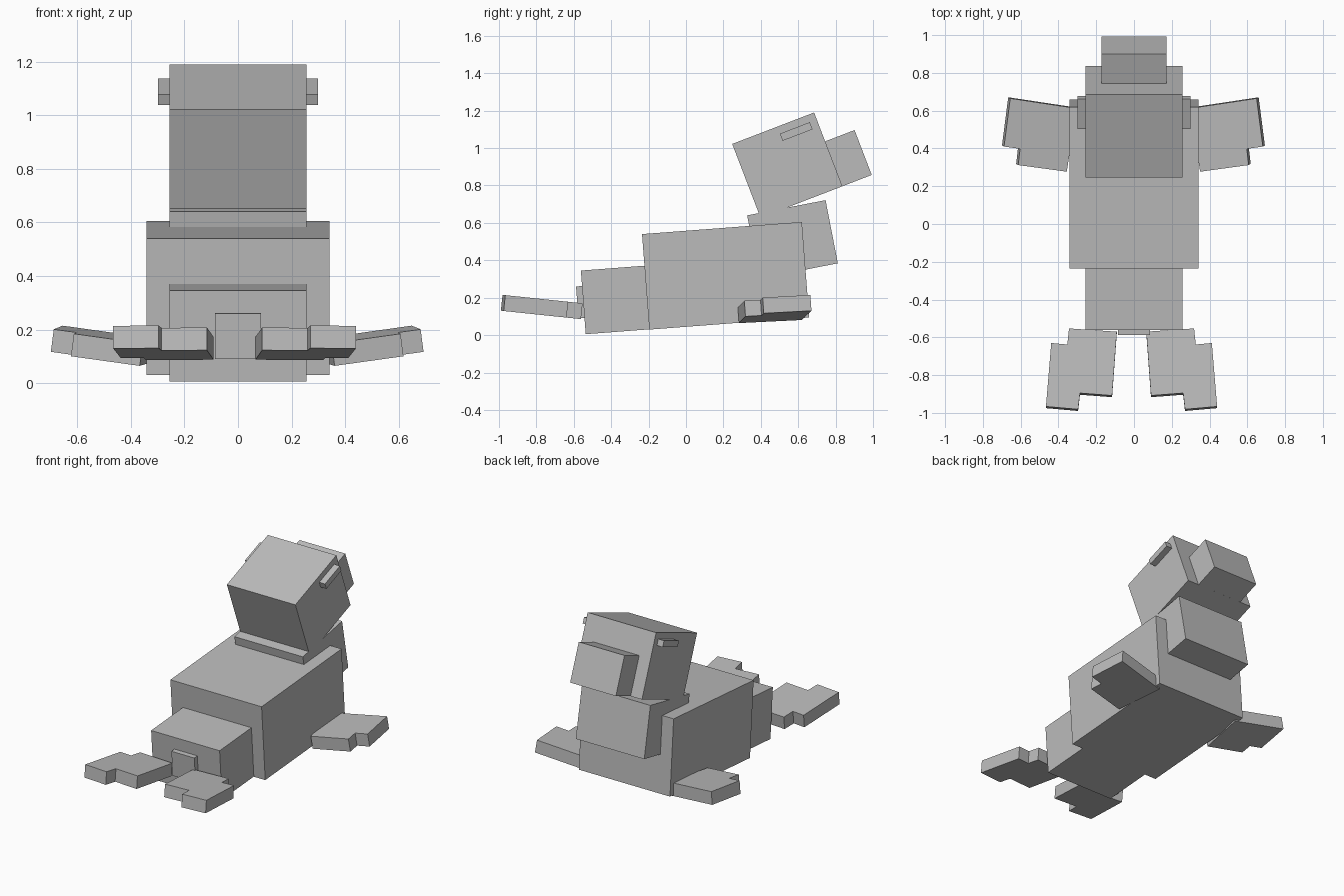
import bpy, bmesh, math
from mathutils import Vector, Matrix

if "Cube" in bpy.data.objects:
    bpy.data.objects.remove(bpy.data.objects["Cube"])

grey = bpy.data.materials.new("seal grey")
grey.diffuse_color = (0.5, 0.5, 0.5, 1)
grey.use_nodes = True
grey.node_tree.nodes["Principled BSDF"].inputs["Base Color"].default_value = grey.diffuse_color


def finish(name, bm):
    bmesh.ops.recalc_face_normals(bm, faces=bm.faces)
    mesh = bpy.data.meshes.new(name)
    bm.to_mesh(mesh)
    bm.free()
    mesh.materials.append(grey)
    obj = bpy.data.objects.new(name, mesh)
    bpy.context.collection.objects.link(obj)
    return obj


def block(name, x0, x1, corner, length, height, pitch):
    """Box pitched about x; corner is its upper rear (y, z) edge."""
    bm = bmesh.new()
    bmesh.ops.create_cube(bm, size=1)
    bmesh.ops.translate(bm, verts=bm.verts, vec=(0, 0.5, -0.5))
    bmesh.ops.scale(bm, verts=bm.verts, vec=(x1 - x0, length, height))
    bmesh.ops.rotate(bm, verts=bm.verts,
                     matrix=Matrix.Rotation(math.radians(pitch), 3, 'X'))
    bmesh.ops.translate(bm, verts=bm.verts,
                        vec=((x0 + x1) / 2, corner[0], corner[1]))
    return finish(name, bm)


def flipper(name, outline, z0, slope_x, slope_y, side, shift):
    """Stepped slab lying on a sloped plane, mirrored by side."""
    bm = bmesh.new()
    down = Vector((slope_x, slope_y, -1)).normalized() * 0.085
    top = [bm.verts.new((x, y, z0 + slope_x * x + slope_y * y))
           for x, y in outline]
    face = bm.faces.new(top)
    new = bmesh.ops.extrude_face_region(bm, geom=[face], use_keep_orig=True)
    bmesh.ops.translate(bm, vec=down, verts=[
        v for v in new["geom"] if isinstance(v, bmesh.types.BMVert)])
    for v in bm.verts:
        v.co.x = v.co.x * side + shift
    return finish(name, bm)


# Torso, hind end and tail stub
block("body", -0.341, 0.341, (-0.235, 0.540), 0.857, 0.512, 4.35)
block("hind_body", -0.256, 0.256, (-0.562, 0.345), 0.345, 0.341, 4.35)
block("tail", -0.086, 0.085, (-0.588, 0.260), 0.10, 0.171, 4.35)

# Neck, head and snout
block("neck", -0.256, 0.256, (0.327, 0.640), 0.427, 0.344, 11)
block("head", -0.256, 0.256, (0.247, 1.022), 0.469, 0.4225, 21)
block("snout", -0.171, 0.171, (0.734, 1.032), 0.179, 0.257, 21)

# Flipper outlines for the +x side, as seen from above
front = [(0.30, 0.612), (0.652, 0.665), (0.685, 0.41),
         (0.600, 0.398), (0.610, 0.312), (0.353, 0.277)]
rear = [(0.078, -0.57), (0.103, -0.908), (0.273, -0.895), (0.283, -0.981),
        (0.453, -0.966), (0.425, -0.63), (0.340, -0.638), (0.331, -0.553)]

for label, s in (("right", 1), ("left", -1)):
    # Ears sit against the sides of the head
    a, b = sorted((0.25 * s, 0.299 * s))
    block("ear_" + label, a, b, (0.502, 1.077), 0.171, 0.041, 21)
    flipper("front_flipper_" + label, front, 0.083, 0.13, 0.07, s, -0.003)
    flipper("rear_flipper_" + label, rear, 0.112, 0, -0.105, s, -0.013)
